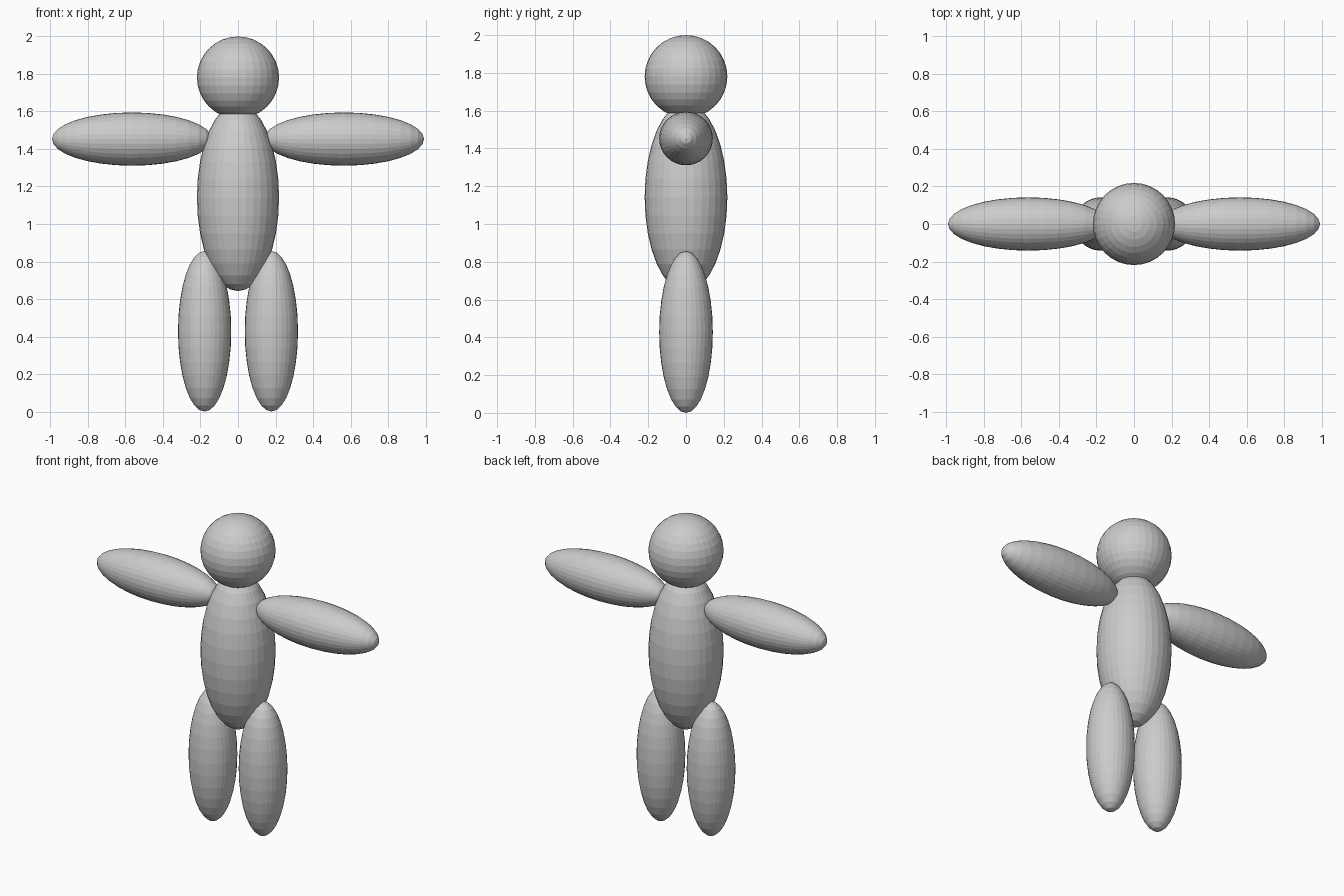
import bpy
import math

if "Cube" in bpy.data.objects:
    bpy.data.objects.remove(bpy.data.objects["Cube"])

grey = bpy.data.materials.new("plain_grey")
grey.diffuse_color = (0.6, 0.6, 0.6, 1)
grey.use_nodes = True
grey.node_tree.nodes["Principled BSDF"].inputs["Base Color"].default_value = grey.diffuse_color


def ellipsoid(name, centre, radius, half_length, along_x=False):
    """Flat-faced UV sphere stretched along its pole axis."""
    bpy.ops.mesh.primitive_uv_sphere_add(segments=32, ring_count=16, radius=1, location=centre)
    ob = bpy.context.object
    ob.name = name
    ob.scale = (radius, radius, half_length)
    if along_x:
        ob.rotation_euler = (0, math.pi / 2, 0)
    ob.data.materials.append(grey)
    return ob


# Head and torso
ellipsoid("head", (0, 0, 1.781), 0.219, 0.219)
ellipsoid("torso", (0, 0, 1.142), 0.219, 0.5)

# Arms and legs, one pair each
for side, s in (("left", -1), ("right", 1)):
    ellipsoid(side + "_arm", (s * 0.565, 0, 1.453), 0.142, 0.427, along_x=True)
    ellipsoid(side + "_leg", (s * 0.178, 0, 0.428), 0.142, 0.428)
